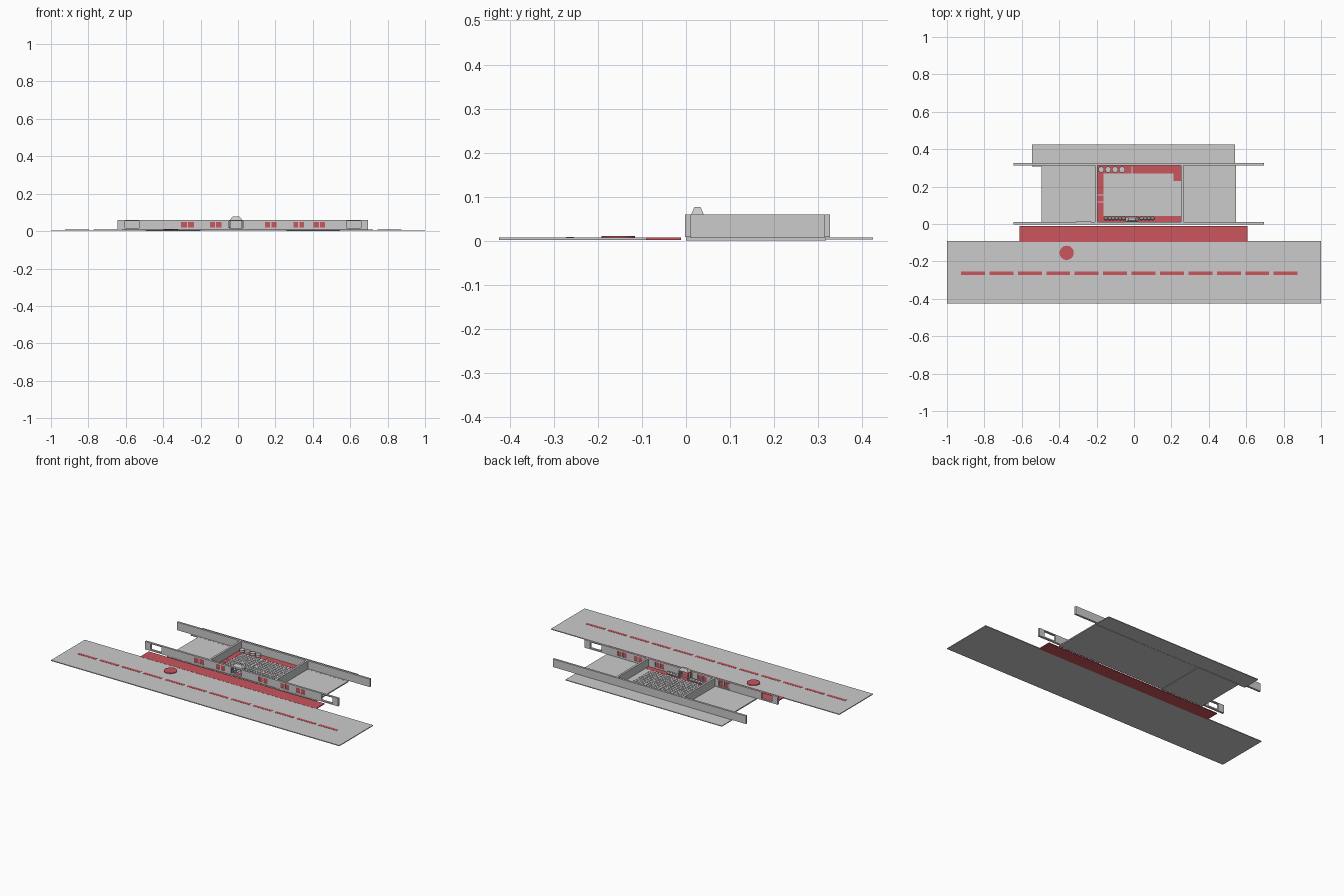
import bpy, bmesh, math

red = bpy.data.materials.new("red")
red.diffuse_color = (0.6, 0.09, 0.11, 1)


def add_box(bm, x0, x1, y0, y1, z0, z1):
    v = bmesh.ops.create_cube(bm, size=1)["verts"]
    for p in v:
        p.co = ((x0 + x1) / 2 + p.co.x * (x1 - x0),
                (y0 + y1) / 2 + p.co.y * (y1 - y0),
                (z0 + z1) / 2 + p.co.z * (z1 - z0))
    return v


def finish(bm, name, mat=None):
    me = bpy.data.meshes.new(name)
    bm.to_mesh(me)
    bm.free()
    ob = bpy.data.objects.new(name, me)
    bpy.context.collection.objects.link(ob)
    if mat:
        me.materials.append(mat)
    return ob


def boxes(name, items, mat=None):
    bm = bmesh.new()
    for b in items:
        add_box(bm, *b)
    return finish(bm, name, mat)


def discs(name, centres, r, z0, z1, mat=None, sides=24):
    bm = bmesh.new()
    for x, y in centres:
        v = bmesh.ops.create_cone(bm, cap_ends=True, segments=sides,
                                  radius1=r, radius2=r, depth=z1 - z0)["verts"]
        bmesh.ops.translate(bm, verts=v, vec=(x, y, (z0 + z1) / 2))
    return finish(bm, name, mat)


# Street: road, dashed centre line, round marker, pavement
boxes("road", [(-1, 1, -0.424, -0.09, 0.002, 0.007)])
boxes("lane_dashes", [(-0.925 + i * 0.152, -0.797 + i * 0.152, -0.272, -0.254, 0.007, 0.008)
                      for i in range(12)], red)
discs("round_marker", [(-0.36, -0.154)], 0.038, 0.007, 0.011, red, 32)
boxes("pavement", [(-0.612, 0.607, -0.096, -0.011, 0.002, 0.0076)], red)

# Ground slabs around and under the courtyard
boxes("left_room_floor", [(-0.494, -0.2, 0, 0.318, 0.0, 0.007)])
boxes("right_room_floor", [(0.26, 0.545, 0, 0.318, 0.0, 0.007)])
boxes("rear_strip", [(-0.545, 0.54, 0.308, 0.424, 0.003, 0.0075)])
boxes("courtyard_base", [(-0.2, 0.26, 0.0, 0.315, 0.002, 0.0045)])

# Front wall, built as bands and piers so that every opening is a real hole
Z0, Z1, S0, S1 = 0.009, 0.059, 0.017, 0.053
Y0, Y1 = -0.002, 0.011
windows = [(-0.308, -0.23), (-0.155, -0.085), (0.14, 0.21), (0.292, 0.358), (0.4, 0.47)]
holes = [(-0.604, -0.53), (-0.048, 0.027), (0.58, 0.657)]
edges = [-0.644] + [e for o in sorted(windows + holes) for e in o] + [0.695]
piers = [(edges[i], edges[i + 1], Y0, Y1, S0, S1) for i in range(0, len(edges), 2)]
boxes("front_wall", piers + [(-0.644, 0.695, Y0, Y1, Z0, S0),
                             (-0.644, 0.695, Y0, Y1, S1, Z1)])

# Paired red panes with a grey mullion and margins
panes, frames = [], []
for a, b in windows:
    m = (a + b) / 2
    panes += [(a + .004, m - .003, 0, .009, S0 + .003, S1 - .003),
              (m + .003, b - .004, 0, .009, S0 + .003, S1 - .003)]
    frames += [(a, a + .004, Y0, Y1, S0, S1), (b - .004, b, Y0, Y1, S0, S1),
               (m - .003, m + .003, Y0, Y1, S0, S1),
               (a, b, Y0, Y1, S0, S0 + .003), (a, b, Y0, Y1, S1 - .003, S1)]
boxes("window_panes", panes, red)
boxes("window_frames", frames)
boxes("window_surround", [(-0.308, -0.23, Y1, 0.016, S1 - 0.002, Z1 - 0.002),
                          (-0.308, -0.23, Y1, 0.016, S0 - 0.004, S0)])

# Rear and side walls
boxes("rear_wall", [(-0.644, 0.695, 0.314, 0.327, Z0, Z1)])
boxes("left_courtyard_wall", [(-0.208, -0.195, Y1, 0.314, 0.007, Z1)])
boxes("right_courtyard_wall", [(0.252, 0.265, Y1, 0.314, 0.007, Z1)])

# Gatehouse: posts and a tapered roof
boxes("gate_posts", [(x, x + 0.006, y, y + 0.006, 0.006, 0.06)
                     for x in (-0.045, 0.018) for y in (0.012, 0.034)])
bm = bmesh.new()
for p in add_box(bm, -0.045, 0.024, 0.011, 0.041, 0.058, 0.077):
    if p.co.z > 0.07:
        p.co.x = -0.0105 + (p.co.x + 0.0105) * 0.55
        p.co.y = 0.026 + (p.co.y - 0.026) * 0.45
finish(bm, "gate_roof")

# Courtyard: red planting border with a grey bench strip on the right
boxes("border_beds", [(-0.195, -0.163, Y1, 0.312, 0.0045, 0.009),
                      (-0.163, 0.252, 0.27, 0.312, 0.0045, 0.009),
                      (-0.163, 0.252, Y1, 0.043, 0.0045, 0.009),
                      (0.212, 0.252, 0.23, 0.27, 0.0045, 0.009)], red)
boxes("right_strip", [(0.212, 0.252, 0.043, 0.23, 0.0045, 0.0085)])

# Paving tiles on a grey bed
boxes("paving_bed", [(-0.163, 0.212, 0.043, 0.27, 0.0045, 0.0075)])
nx, ny = 20, 12
dx, dy = 0.375 / nx, 0.227 / ny
boxes("paving_tiles", [(-0.163 + i * dx + .0012, -0.163 + (i + 1) * dx - .0012,
                        0.043 + j * dy + .0012, 0.043 + (j + 1) * dy - .0012, 0.007, 0.009)
                       for i in range(nx) for j in range(ny)])
boxes("path_kerbs", [(-0.013, -0.008, 0.043, 0.308, 0.007, 0.011),
                     (0.022, 0.026, 0.043, 0.27, 0.007, 0.011),
                     (-0.195, 0.212, 0.153, 0.158, 0.007, 0.011),
                     (-0.195, 0.212, 0.115, 0.12, 0.007, 0.011)])

# Round planters at the rear, small shrubs along the front
discs("rear_planters", [(-0.175 + i * 0.037, 0.291) for i in range(4)], 0.016, 0.009, 0.022)
bm = bmesh.new()
for x in [-0.15 + i * 0.019 for i in range(6)] + [0.04 + i * 0.02 for i in range(4)]:
    v = bmesh.ops.create_icosphere(bm, subdivisions=2, radius=0.0105)["verts"]
    bmesh.ops.translate(bm, verts=v, vec=(x, 0.03, 0.017))
finish(bm, "front_shrubs")
